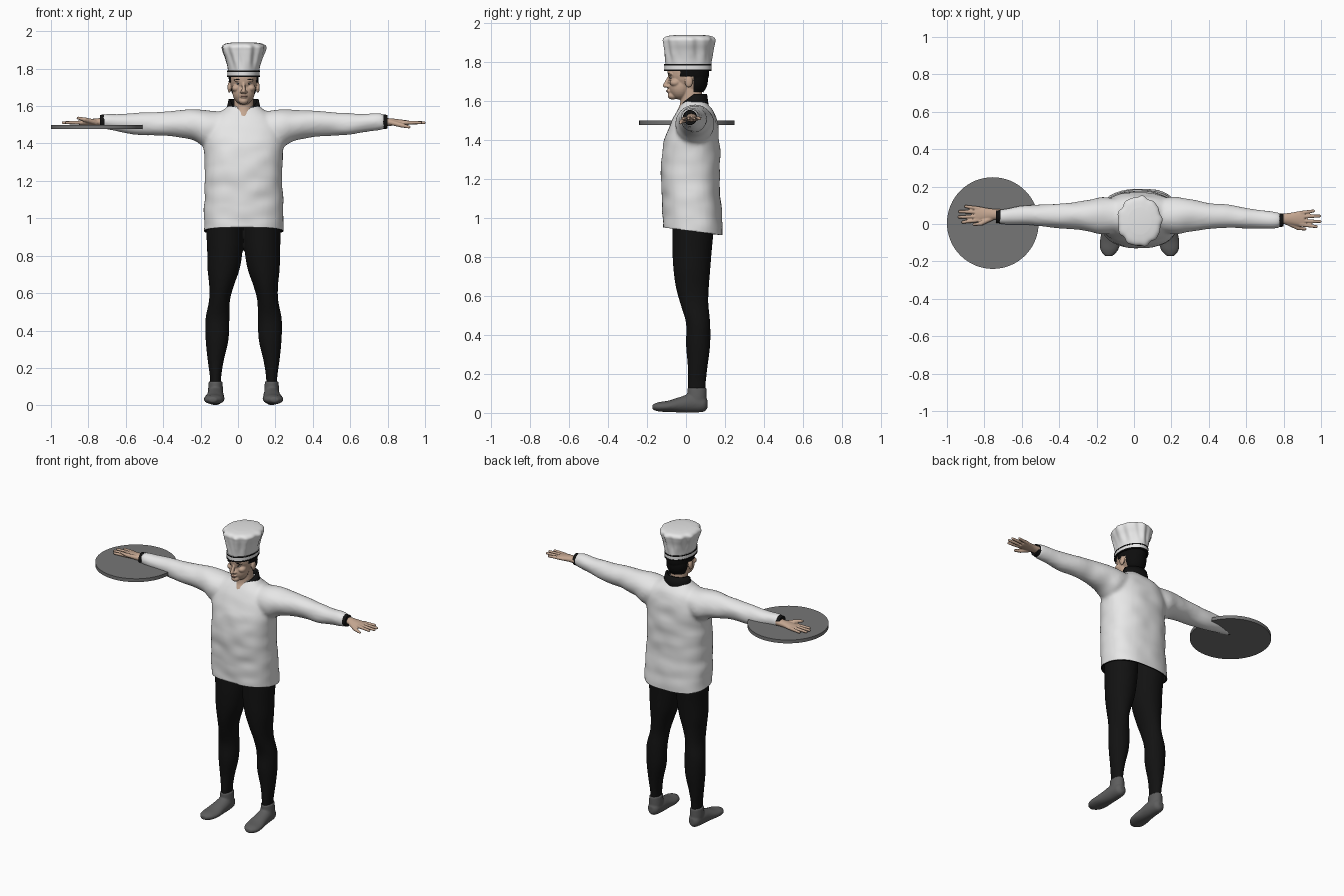
import bpy, bmesh, math
from mathutils import Vector, Matrix, noise

if "Cube" in bpy.data.objects:
    bpy.data.objects.remove(bpy.data.objects["Cube"])

BODY_X = 0.03          # the figure stands slightly off centre
SIDES = {"left": 1, "right": -1}


def material(name, rgb):
    m = bpy.data.materials.new(name)
    m.use_nodes = True
    m.diffuse_color = (*rgb, 1)
    m.node_tree.nodes["Principled BSDF"].inputs["Base Color"].default_value = (*rgb, 1)
    return m


WHITE = material("white cloth", (0.8, 0.8, 0.8))
BLACK = material("black cloth", (0.006, 0.006, 0.006))
SKIN = material("skin", (0.55, 0.38, 0.28))
HAIR = material("black hair", (0.004, 0.004, 0.004))
SHOE = material("dark grey shoe", (0.11, 0.11, 0.11))
METAL = material("grey metal", (0.18, 0.18, 0.18))
LIP = material("lip", (0.4, 0.22, 0.17))


def smooth_path(rows, steps=5):
    """Catmull-Rom through rows of numbers."""
    rows = [Vector(r) for r in rows]
    out = []
    for i in range(len(rows) - 1):
        a, b, c, d = (rows[max(0, min(len(rows) - 1, i + k))] for k in (-1, 0, 1, 2))
        for j in range(steps):
            t = j / steps
            out.append(b + (c - a) * (t / 2) + (a * 2 - b * 5 + c * 4 - d) * (t * t / 2)
                       + (b * 3 - a - c * 3 + d) * (t ** 3 / 2))
    return out + [rows[-1]]


def loft(bm, axis, rows, n=32, square=1.0, ripple=None):
    """Closed tube; each row is position on axis, centre a, centre b, radius a, radius b."""
    rings = []
    for i, (t, ca, cb, ra, rb) in enumerate(smooth_path(rows)):
        ring = []
        for k in range(n):
            ang = math.tau * k / n
            c, s = math.cos(ang), math.sin(ang)
            grow = ripple(ang, t) if ripple else 1
            a = ca + ra * grow * math.copysign(abs(c) ** square, c)
            b = cb + rb * grow * math.copysign(abs(s) ** square, s)
            ring.append(bm.verts.new({"X": (t, a, b), "Y": (a, t, b), "Z": (a, b, t)}[axis]))
        rings.append(ring)
    for low, high in zip(rings, rings[1:]):
        for k in range(n):
            bm.faces.new((low[k], low[k - 1], high[k - 1], high[k]))
    bm.faces.new(rings[0])
    bm.faces.new(rings[-1])


def ball(bm, centre, radii):
    m = Matrix.Translation(centre) @ Matrix.Diagonal((*radii, 1))
    bmesh.ops.create_uvsphere(bm, u_segments=24, v_segments=16, radius=1, matrix=m)


def bone(bm, p, q, r1, r2):
    """Tapered rod with rounded ends."""
    p, q = Vector(p), Vector(q)
    d = q - p
    m = Matrix.Translation((p + q) / 2) @ d.to_track_quat("Z", "Y").to_matrix().to_4x4()
    bmesh.ops.create_cone(bm, cap_ends=True, segments=16, radius1=r1, radius2=r2, depth=d.length, matrix=m)
    ball(bm, p, (r1,) * 3)
    ball(bm, q, (r2,) * 3)


def make(name, bm, mats, voxel=0, relax=2, x=BODY_X, edit=None, angle=60):
    """Turn a bmesh into an object, optionally fusing its pieces into one skin."""
    bmesh.ops.recalc_face_normals(bm, faces=bm.faces)
    me = bpy.data.meshes.new(name)
    bm.to_mesh(me)
    bm.free()
    ob = bpy.data.objects.new(name, me)
    bpy.context.collection.objects.link(ob)
    ob.location.x = x
    if voxel:
        r = ob.modifiers.new("fuse", "REMESH")
        r.mode, r.voxel_size = "VOXEL", voxel
        s = ob.modifiers.new("relax", "SMOOTH")
        s.factor, s.iterations = 0.5, relax
        bpy.context.view_layer.update()
        ob.data = bpy.data.meshes.new_from_object(ob.evaluated_get(bpy.context.evaluated_depsgraph_get()))
        ob.modifiers.clear()
    ob.data.materials.clear()
    for m in mats:
        ob.data.materials.append(m)
    if edit:
        b = bmesh.new()
        b.from_mesh(ob.data)
        edit(b)
        b.to_mesh(ob.data)
        b.free()
    bpy.ops.object.select_all(action="DESELECT")
    ob.select_set(True)
    bpy.context.view_layer.objects.active = ob
    bpy.ops.object.shade_smooth_by_angle(angle=math.radians(angle))
    return ob


# Tunic: torso and sleeves fused, creased, then cut open at the hem
def finish_tunic(b):
    b.normal_update()
    for v in b.verts:
        v.co += v.normal * 0.006 * noise.noise(Vector((v.co.x * 9, v.co.y * 9, v.co.z * 14)))
    cut = bmesh.ops.bisect_plane(b, geom=b.verts[:] + b.edges[:] + b.faces[:], plane_co=(0, 0.035, 0.932),
                                 plane_no=(0, -0.13, -1), clear_outer=True)


bm = bmesh.new()
loft(bm, "Z", [(.84, 0, .035, .214, .155), (.95, 0, .035, .214, .153), (1.1, 0, .027, .211, .15),
               (1.25, 0, .023, .207, .152), (1.38, 0, .028, .212, .143), (1.47, 0, .04, .212, .127),
               (1.54, 0, .045, .17, .1), (1.58, 0, .045, .11, .07), (1.6, 0, .045, .085, .055)], 48, 0.85)
for s in SIDES.values():
    w = 0.03 - 0.01 * s
    loft(bm, "X", [(s * x, y, z, a, c) for x, y, z, a, c in (
        (.08, .045, 1.5, .085, .07), (.19, .045, 1.48, .1, .1), (.27, .045, 1.498, .085, .083),
        (.37, .045, 1.505, .07, .068), (.46, .042, 1.505, .063, .065), (.6, w + .008, 1.506, .052, .054),
        (.72, w, 1.516, .042, .043), (.755, w, 1.516, .036, .038))])
tunic = make("tunic", bm, [WHITE, BLACK], 0.011, 5, edit=finish_tunic)
lining = tunic.modifiers.new("lining", "SOLIDIFY")
lining.thickness, lining.offset = 0.01, -1
lining.material_offset = lining.material_offset_rim = 1

# Trousers
bm = bmesh.new()
for s in SIDES.values():
    loft(bm, "Z", [(z, s * x, y, a, c) for z, x, y, a, c in (
        (.1, .15, .055, .028, .045), (.16, .15, .056, .031, .046), (.24, .149, .06, .043, .051),
        (.35, .142, .062, .061, .062), (.46, .14, .062, .064, .062), (.56, .129, .043, .056, .072),
        (.64, .118, .033, .066, .084), (.73, .107, .03, .086, .094), (.83, .1, .031, .095, .101),
        (.93, .1, .035, .099, .106), (1.02, .1, .035, .095, .106))])
make("trousers", bm, [BLACK], 0.008, 2)

# Shoes, hands and cuffs for each side
for side, s in SIDES.items():
    bm = bmesh.new()
    loft(bm, "Y", [(y, s * x, z, a, c) for y, x, z, a, c in (
        (.11, .15, .045, .016, .022), (.09, .15, .046, .036, .04), (.03, .15, .05, .044, .049),
        (-.03, .153, .042, .048, .04), (-.09, .157, .034, .055, .029), (-.14, .162, .031, .047, .024),
        (-.172, .165, .03, .02, .013))])
    loft(bm, "Z", [(.03, s * .15, .055, .038, .05), (.08, s * .15, .056, .04, .05), (.128, s * .15, .056, .036, .05)])
    make(side + "_shoe", bm, [SHOE], 0.006, 3)

    w = 0.03 - 0.01 * s + (0.012 if s < 0 else 0.008)
    bm = bmesh.new()
    loft(bm, "X", [(s * x, w, z, a, c) for x, z, a, c in (
        (.74, 1.515, .027, .023), (.8, 1.514, .031, .019), (.85, 1.511, .04, .016), (.88, 1.511, .04, .012))])
    for tip, fan in zip((.945, .965, .962, .93), (-.031, -.011, .011, .031)):
        bone(bm, (s * .86, w + fan, 1.512), (s * tip, w + fan * 1.35, 1.511), .011, .008)
    bone(bm, (s * .79, w - .02, 1.512), (s * .85, w - .05, 1.512 - s * .016), .014, .012)
    bone(bm, (s * .85, w - .05, 1.512 - s * .016), (s * .885, w - .055, 1.512 - s * .024), .011, .008)
    make(side + "_hand", bm, [SKIN], 0.004, 1)

    w = 0.03 - 0.01 * s
    bm = bmesh.new()
    loft(bm, "X", [(s * .745, w, 1.516, .037, .039), (s * .768, w, 1.516, .034, .037)])
    make(side + "_cuff", bm, [BLACK])


# Head: skull, jaw, neck, nose and ears fused; hair coloured and raised
def grow_hair(b):
    b.normal_update()
    for f in b.faces:
        x, y, z = f.calc_center_median()
        if (z > 1.645 and y > 0.038) or (z > 1.727 and y > -0.03) or z > 1.757:
            f.material_index = 1
    for v in b.verts:
        if all(f.material_index for f in v.link_faces):
            v.co += v.normal * 0.005


bm = bmesh.new()
ball(bm, (0, .01, 1.75), (.075, .105, .105))
ball(bm, (0, .042, 1.71), (.066, .066, .08))
ball(bm, (0, -.03, 1.675), (.06, .058, .068))
ball(bm, (0, -.068, 1.628), (.026, .026, .02))
loft(bm, "Z", [(1.48, 0, .03, .08, .085), (1.54, 0, .028, .068, .078), (1.58, 0, .028, .055, .06),
               (1.64, 0, .028, .052, .055), (1.7, 0, .03, .052, .055)])
bone(bm, (0, -.085, 1.725), (0, -.108, 1.68), .008, .011)
ball(bm, (0, -.088, 1.652), (.02, .012, .011))
for s in SIDES.values():
    ball(bm, (s * .011, -.093, 1.676), (.01, .011, .008))
    ball(bm, (s * .04, -.055, 1.695), (.024, .028, .02))
    ball(bm, (s * .028, -.079, 1.738), (.026, .012, .008))
    ball(bm, (s * .076, .014, 1.7), (.01, .02, .03))
make("head", bm, [SKIN, HAIR], 0.004, 2, edit=grow_hair)

# Face details
bm = bmesh.new()
for s in SIDES.values():
    ball(bm, (s * .03, -.086, 1.741), (.018, .006, .003))
make("eyebrows", bm, [HAIR])
bm = bmesh.new()
for s in SIDES.values():
    ball(bm, (s * .029, -.076, 1.72), (.011, .007, .004))
make("eyes", bm, [WHITE])
bm = bmesh.new()
for s in SIDES.values():
    ball(bm, (s * .029, -.081, 1.72), (.004, .004, .004))
make("irises", bm, [HAIR])
bm = bmesh.new()
ball(bm, (0, -.096, 1.652), (.017, .006, .005))
make("lips", bm, [LIP])

# Stand-up collar, open at the front
bm = bmesh.new()
rows = []
for k in range(41):
    ang = math.radians(-58 + 296 * k / 40)
    c, s = math.cos(ang), math.sin(ang)
    drop = max(0, -s) * 0.05
    rows.append([bm.verts.new((c * a, .042 + s * b, z - drop)) for a, b, z in
                 ((.098, .08, 1.555), (.088, .071, 1.6), (.08, .066, 1.637))])
for p, q in zip(rows, rows[1:]):
    for i in range(2):
        bm.faces.new((p[i], q[i], q[i + 1], p[i + 1]))
collar = make("collar", bm, [BLACK])
wall = collar.modifiers.new("wall", "SOLIDIFY")
wall.thickness, wall.offset = 0.012, -1


# Pleated hat: crown, band and two trims
def pleats(ang, z):
    rise = max(0, min(1, (z - 1.79) / 0.05)) * max(0, min(1, (1.945 - z) / 0.03))
    return 1 + rise * (0.03 * math.sin(9 * ang + 1) + 0.018 * math.sin(14 * ang + 20 * z))


bm = bmesh.new()
loft(bm, "Z", [(1.785, 0, .012, .083, .117), (1.82, 0, .012, .089, .12), (1.86, 0, .012, .1, .124),
               (1.895, 0, .014, .114, .13), (1.918, 0, .015, .117, .132), (1.933, 0, .016, .1, .115),
               (1.94, 0, .016, .06, .07)], 96, 1, pleats)
make("hat_crown", bm, [WHITE])
for name, low, high, grow, mat in (("hat_band", 1.758, 1.79, 0, WHITE), ("hat_lower_trim", 1.755, 1.763, .002, BLACK),
                                   ("hat_upper_trim", 1.783, 1.79, .002, BLACK)):
    bm = bmesh.new()
    loft(bm, "Z", [(z, 0, .01, .086 + grow, .12 + grow) for z in (low, high)], 64)
    make(name, bm, [mat])

# Serving tray under the right hand
bm = bmesh.new()
bmesh.ops.create_cone(bm, cap_ends=True, segments=64, radius1=.245, radius2=.245, depth=.022,
                      matrix=Matrix.Translation((0, .005, 1.489)))
make("serving_tray", bm, [METAL], x=-0.755, angle=30)
